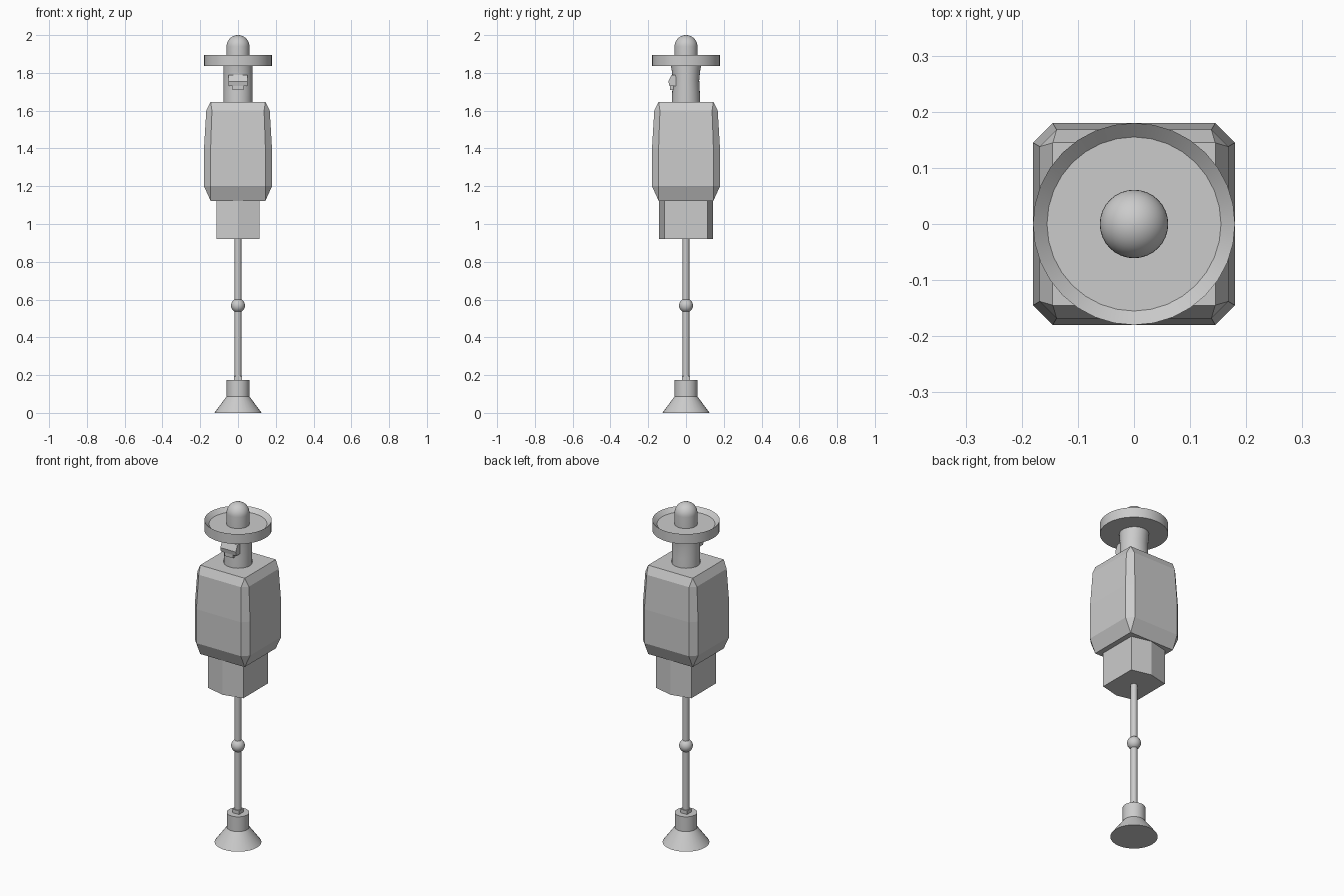
import bpy, math

if "Cube" in bpy.data.objects:
    bpy.data.objects.remove(bpy.data.objects["Cube"])

grey = bpy.data.materials.new("plain grey")
grey.diffuse_color = (0.6, 0.6, 0.6, 1)
grey.use_nodes = True
grey.node_tree.nodes["Principled BSDF"].inputs["Base Color"].default_value = grey.diffuse_color


def add(name, verts, faces, smooth=None):
    mesh = bpy.data.meshes.new(name)
    mesh.from_pydata(verts, [], faces)
    mesh.materials.append(grey)
    ob = bpy.data.objects.new(name, mesh)
    bpy.context.collection.objects.link(ob)
    if smooth:
        bpy.ops.object.select_all(action='DESELECT')
        ob.select_set(True)
        bpy.context.view_layer.objects.active = ob
        bpy.ops.object.shade_smooth_by_angle(angle=math.radians(smooth))
    return ob


def loft(name, rings, smooth=None):
    """Skin a stack of equal rings, listed bottom to top, and cap both ends."""
    n = len(rings[0])
    verts = [v for r in rings for v in r]
    faces = [(k*n + i, k*n + (i+1) % n, (k+1)*n + (i+1) % n, (k+1)*n + i)
             for k in range(len(rings) - 1) for i in range(n)]
    faces += [tuple(reversed(range(n))), tuple(range(len(verts) - n, len(verts)))]
    return add(name, verts, faces, smooth)


def circle(r, z, n, ry=None):
    ry = r if ry is None else ry
    return [(r * math.cos(2*math.pi*i/n), ry * math.sin(2*math.pi*i/n), z) for i in range(n)]


def lathe(name, profile, n=32, smooth=None):
    return loft(name, [circle(r, z, n) for r, z in profile], smooth)


def cut_square(h, c, z):
    """Square of half width h whose corners are cut back to c."""
    return [(h, -c, z), (h, c, z), (c, h, z), (-c, h, z),
            (-h, c, z), (-h, -c, z), (-c, -h, z), (c, -h, z)]


def box(name, x, y0, y1, z0, z1):
    return loft(name, [[(-x, y0, z), (x, y0, z), (x, y1, z), (-x, y1, z)] for z in (z0, z1)])


# Flared foot with a collar
lathe("foot", [(0.125, 0), (0.06, 0.088), (0.06, 0.175)], 32, 30)
box("pole_socket", 0.022, -0.022, 0.022, 0.17, 0.196)

# Thin pole with a round knob
lathe("pole", [(0.018, 0.17), (0.018, 0.93)], 12, 40)
lathe("pole_knob", [(max(0.0005, 0.037 * math.cos(t)), 0.568 + 0.037 * math.sin(t))
                    for t in [math.pi * (i/12 - 0.5) for i in range(13)]], 20, 40)

# Lower block, ridged at front and back
hexagon = [(0, -0.142), (0.115, -0.115), (0.115, 0.115),
           (0, 0.142), (-0.115, 0.115), (-0.115, -0.115)]
loft("lower_block", [[(x, y, z) for x, y in hexagon] for z in (0.92, 1.128)])

# Main body with corner cuts that run out to points
loft("body", [cut_square(h, c, z) for h, c, z in [
    (0.145, 0.1445, 1.123), (0.18, 0.145, 1.2), (0.18, 0.145, 1.4),
    (0.168, 0.138, 1.6), (0.145, 0.1445, 1.646)]])

# Slightly waisted neck
loft("neck", [circle(0.077, z, 32, ry) for z, ry in [
    (1.64, 0.075), (1.7, 0.073), (1.76, 0.07), (1.81, 0.075), (1.84, 0.08)]], 30)

# Small fitting on the front of the neck
loft("front_fitting", [[(-0.05, -y, z), (0.05, -y, z), (0.05, -0.03, z), (-0.05, -0.03, z)]
                       for y, z in [(0.088, 1.73), (0.093, 1.755), (0.076, 1.79)]])
box("fitting_tab", 0.028, -0.086, -0.03, 1.71, 1.735)

# Wide dish with a sloped rim
lathe("dish", [(0.18, 1.837), (0.18, 1.896), (0.155, 1.873)], 32, 30)

# Domed cap
lathe("cap", [(0.061, 1.865)] + [
    (max(0.0005, 0.061 * math.cos(t)), 1.939 + 0.061 * math.sin(t))
    for t in [math.pi / 2 * i / 10 for i in range(11)]], 32, 40)
